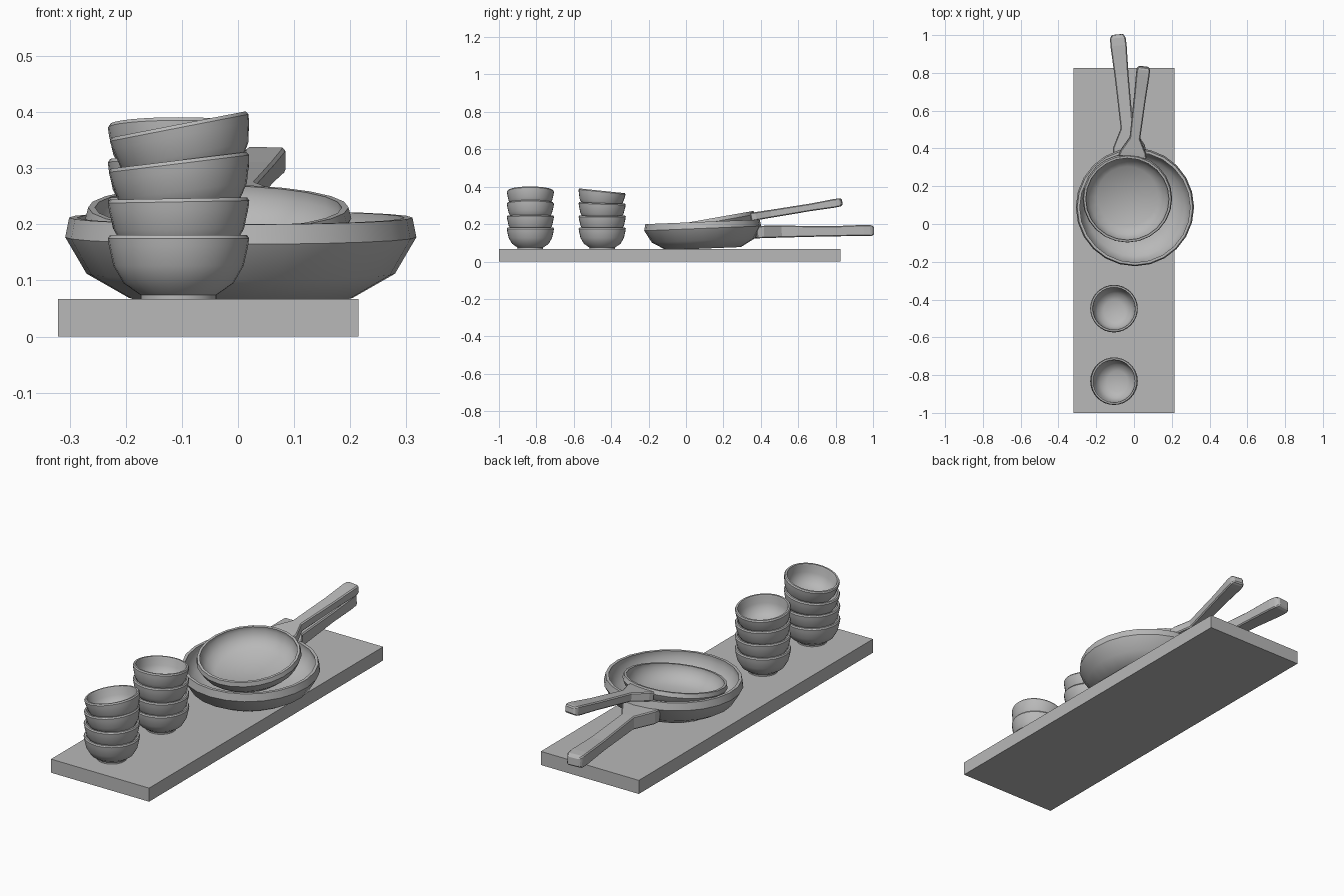
import bpy, bmesh
from math import cos, sin, pi, radians
from mathutils import Matrix, Vector

cube = bpy.data.objects.get("Cube")
if cube:
    bpy.data.objects.remove(cube, do_unlink=True)

grey = bpy.data.materials.new("plain_grey")
grey.use_nodes = True
grey.diffuse_color = (0.48, 0.48, 0.48, 1)
grey.node_tree.nodes["Principled BSDF"].inputs["Base Color"].default_value = (0.48, 0.48, 0.48, 1)


def finish(bm, name, matrix=Matrix(), smooth=None):
    """Turn a bmesh into a placed, coloured object."""
    bmesh.ops.recalc_face_normals(bm, faces=bm.faces)
    mesh = bpy.data.meshes.new(name)
    bm.to_mesh(mesh)
    bm.free()
    mesh.materials.append(grey)
    obj = bpy.data.objects.new(name, mesh)
    bpy.context.collection.objects.link(obj)
    obj.matrix_world = matrix
    if smooth:
        bpy.ops.object.select_all(action='DESELECT')
        obj.select_set(True)
        bpy.context.view_layer.objects.active = obj
        bpy.ops.object.shade_smooth_by_angle(angle=radians(smooth))
    return obj


def place(loc, tilt_x=0, tilt_y=0, yaw=0):
    return (Matrix.Translation(loc) @ Matrix.Rotation(radians(tilt_x), 4, 'X')
            @ Matrix.Rotation(radians(tilt_y), 4, 'Y') @ Matrix.Rotation(radians(yaw), 4, 'Z'))


def lathe(name, profile, sides, matrix):
    """Closed vessel turned from (radius, height) points; rim centre is the origin."""
    bm = bmesh.new()
    bottom = bm.verts.new((0, 0, profile[0][1]))
    floor = bm.verts.new((0, 0, profile[-1][1]))
    rings = [[bm.verts.new((r * cos(2 * pi * i / sides), r * sin(2 * pi * i / sides), z))
              for i in range(sides)] for r, z in profile]
    for i in range(sides):
        j = (i + 1) % sides
        bm.faces.new((bottom, rings[0][j], rings[0][i]))
        bm.faces.new((floor, rings[-1][i], rings[-1][j]))
        for a, b in zip(rings, rings[1:]):
            bm.faces.new((a[i], a[j], b[j], b[i]))
    return finish(bm, name, matrix, 40)


def handle(name, stations, matrix):
    """Box-section bar along +y from (distance, height, half width, half height)."""
    bm = bmesh.new()
    rings = [[bm.verts.new((sx * w, d, z + sz * h))
              for sx, sz in ((-1, -1), (1, -1), (1, 1), (-1, 1))] for d, z, w, h in stations]
    for a, b in zip(rings, rings[1:]):
        for i in range(4):
            j = (i + 1) % 4
            bm.faces.new((a[i], a[j], b[j], b[i]))
    bm.faces.new(rings[0])
    bm.faces.new(rings[-1])
    obj = finish(bm, name, matrix)
    bevel = obj.modifiers.new("soft_edges", 'BEVEL')
    bevel.width = 0.005
    bevel.segments = 1
    bevel.limit_method = 'ANGLE'
    return obj


# Board
bm = bmesh.new()
bmesh.ops.create_cube(bm, size=1)
bmesh.ops.scale(bm, vec=Vector((0.535, 1.825, 0.067)), verts=bm.verts)
finish(bm, "board", place((-0.053, -0.087, 0.0335)))

# Two stacks of bowls, the upper ones resting askew
bowl = [(0.068, -0.114), (0.068, -0.107), (0.098, -0.086), (0.116, -0.055), (0.124, -0.02),
        (0.126, -0.006), (0.122, 0), (0.114, 0), (0.111, -0.008), (0.108, -0.04),
        (0.09, -0.075), (0.055, -0.094)]
rims = (0.181, 0.246, 0.314, 0.378)
for label, y, tilts_x, tilts_y in (("front", -0.832, (0, 0, 0, 0), (0, -1, -7, -11)),
                                   ("back", -0.448, (0, 0, -2, -6), (0, 1, 1, 0))):
    for n, (z, tx, ty) in enumerate(zip(rims, tilts_x, tilts_y)):
        lathe(f"{label}_bowl_{n + 1}", bowl, 32, place((-0.106, y, z), tx, ty))

# Large pan
spot = (0.005, 0.088, 0.212)
lathe("large_pan", [(0.2, -0.143), (0.275, -0.1), (0.313, -0.035), (0.306, 0), (0.292, 0),
                    (0.295, -0.03), (0.262, -0.085), (0.19, -0.125)], 24, place(spot, 2.3))
handle("large_pan_handle", [(0.28, -0.067, 0.09, 0.033), (0.32, -0.067, 0.085, 0.033),
                            (0.42, -0.069, 0.033, 0.032), (0.7, -0.078, 0.037, 0.027),
                            (0.86, -0.081, 0.043, 0.03), (0.9, -0.083, 0.041, 0.029),
                            (0.917, -0.083, 0.03, 0.022)], place(spot, 2.3, 0, 5.8))

# Small pan leaning inside the large one
spot = (-0.035, 0.132, 0.23)
lathe("small_pan", [(0.165, -0.1), (0.215, -0.06), (0.237, -0.02), (0.232, 0), (0.22, 0),
                    (0.222, -0.02), (0.2, -0.055), (0.16, -0.085)], 24, place(spot, 10))
handle("small_pan_handle", [(0.222, -0.03, 0.075, 0.022), (0.25, -0.03, 0.068, 0.022),
                            (0.325, -0.031, 0.028, 0.021), (0.55, -0.034, 0.032, 0.02),
                            (0.67, -0.035, 0.036, 0.023), (0.697, -0.035, 0.035, 0.022),
                            (0.711, -0.035, 0.026, 0.017)], place(spot, 10, 0, -7))
